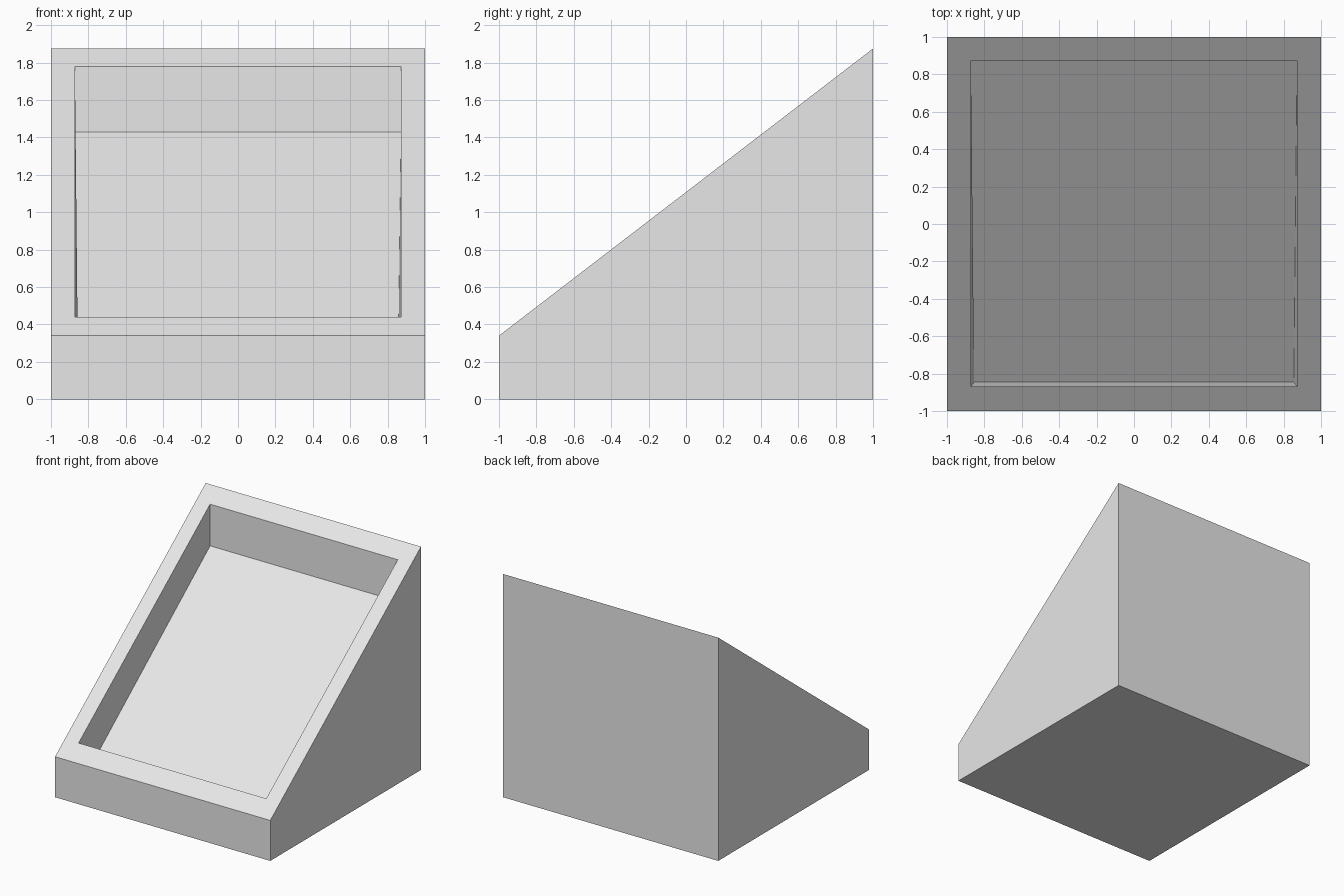
import bpy
import bmesh

cube = bpy.data.objects.get("Cube")
if cube:
    bpy.data.objects.remove(cube, do_unlink=True)

FRONT_H, BACK_H = 0.34, 1.875
RECESS_DEPTH = 0.35


def slope(y):
    """Height of the sloping top at depth y."""
    return FRONT_H + (BACK_H - FRONT_H) * (y + 1) / 2


def ring(bm, front_x, back_x, front_y, back_y, height):
    """Four corners, counter-clockwise from the front right."""
    corners = [(-front_x, front_y), (front_x, front_y),
               (back_x, back_y), (-back_x, back_y)]
    return [bm.verts.new((x, y, height(y))) for x, y in corners]


# Plain grey material
grey = bpy.data.materials.new("light_grey")
grey.use_nodes = True
colour = (0.8, 0.8, 0.8, 1)
grey.diffuse_color = colour
grey.node_tree.nodes["Principled BSDF"].inputs["Base Color"].default_value = colour

# Wedge body: base, outer rim, inner rim and sunken floor joined in turn
bm = bmesh.new()
rings = [
    ring(bm, 1, 1, -1, 1, lambda y: 0),
    ring(bm, 1, 1, -1, 1, slope),
    ring(bm, 0.872, 0.872, -0.87, 0.875, slope),
    ring(bm, 0.855, 0.872, -0.845, 0.875, lambda y: slope(y) - RECESS_DEPTH),
]
for lower, upper in zip(rings, rings[1:]):
    for i in range(4):
        j = (i + 1) % 4
        bm.faces.new((lower[i], lower[j], upper[j], upper[i]))
bm.faces.new(reversed(rings[0]))
bm.faces.new(rings[-1])
bmesh.ops.recalc_face_normals(bm, faces=bm.faces[:])

mesh = bpy.data.meshes.new("wedge_tray")
bm.to_mesh(mesh)
bm.free()
mesh.materials.append(grey)
tray = bpy.data.objects.new("wedge_tray", mesh)
bpy.context.collection.objects.link(tray)
